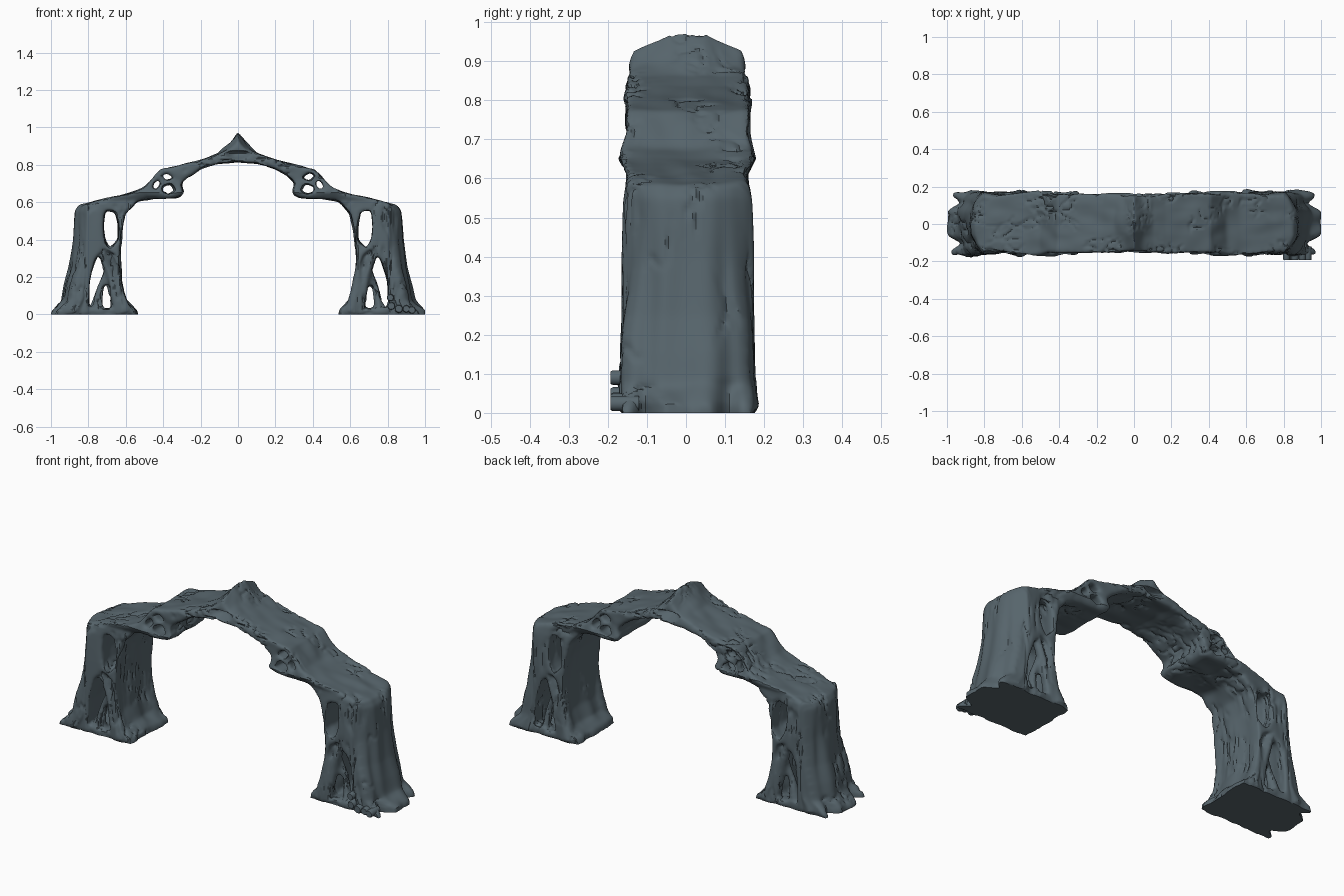
import bpy, bmesh, math
from mathutils import Vector, noise

if "Cube" in bpy.data.objects:
    bpy.data.objects.remove(bpy.data.objects["Cube"])

bark = bpy.data.materials.new("slate_bark")
bark.diffuse_color = (0.095, 0.13, 0.15, 1)
bark.use_nodes = True
bark.node_tree.nodes["Principled BSDF"].inputs["Base Color"].default_value = bark.diffuse_color

# Right half of the arch outline (x, z): outside edge downward, inside edge upward
OUTER = [(0, .972), (.05, .91), (.10, .865), (.17, .835), (.30, .80), (.41, .775), (.45, .73), (.50, .68),
         (.57, .65), (.70, .622), (.85, .582), (.868, .55), (.878, .40), (.90, .25), (.925, .15), (.94, .07),
         (.985, .02), (.99, 0)]
INNER = [(.54, 0), (.545, .025), (.60, .07), (.625, .15), (.632, .30), (.62, .45), (.60, .54), (.54, .605),
         (.45, .62), (.33, .622), (.30, .635), (.29, .66), (.305, .70), (.27, .735), (.20, .78), (.10, .81),
         (0, .815)]
# Gaps between the roots and branches, right half
HOLES = [
    [(.64, .40), (.64, .48), (.655, .55), (.71, .555), (.72, .47), (.71, .40), (.685, .355)],
    [(.72, .36), (.765, .29), (.80, .17), (.805, .04), (.67, .03), (.65, .12), (.648, .26), (.67, .32)],
    [(.335, .66), (.36, .70), (.405, .685), (.41, .655), (.37, .645)],
    [(.335, .733), (.385, .76), (.415, .742), (.38, .712)],
    [(.415, .695), (.42, .728), (.447, .708), (.465, .672), (.435, .665)],
]
# Half depth of the arch at each height
DEPTH = [(0, .172), (.1, .172), (.4, .168), (.55, .16), (.61, .152), (.65, .174), (.72, .157), (.80, .162),
         (.92, .148), (1.1, .135)]


def lookup(table, t):
    for (a, va), (b, vb) in zip(table, table[1:]):
        if t <= b:
            return va + (vb - va) * max(0, t - a) / (b - a)
    return table[-1][1]


def ramp(a, b, t):
    t = min(1, max(0, (t - a) / (b - a)))
    return t * t * (3 - 2 * t)


def tube(bm, points, radii, sides=8):
    """Closed tube through the points."""
    rings = []
    for i, p in enumerate(points):
        d = (Vector(points[min(i + 1, len(points) - 1)]) - Vector(points[max(i - 1, 0)])).normalized()
        u = d.orthogonal().normalized()
        if rings:
            u = (last - d * last.dot(d)).normalized()
        last, w = u, d.cross(u)
        rings.append([bm.verts.new(Vector(p) + (u * math.cos(k * math.tau / sides)
                      + w * math.sin(k * math.tau / sides)) * radii[i]) for k in range(sides)])
    for a, b in zip(rings, rings[1:]):
        for k in range(sides):
            bm.faces.new((a[k], a[(k + 1) % sides], b[(k + 1) % sides], b[k]))
    bm.faces.new(rings[0][::-1])
    bm.faces.new(rings[-1])


def add_object(name, mesh):
    ob = bpy.data.objects.new(name, mesh)
    bpy.context.collection.objects.link(ob)
    return ob


# Flat outline with gaps, extruded to unit half depth
curve = bpy.data.curves.new("outline", 'CURVE')
curve.dimensions, curve.fill_mode, curve.extrude = '2D', 'BOTH', 0.16
half = OUTER + INNER
loops = [half + [(-x, z) for x, z in reversed(half) if x > 0]]
loops += [[(x * s, z) for x, z in h] for h in HOLES for s in (1, -1)]
for pts in loops:
    sp = curve.splines.new('POLY')
    sp.points.add(len(pts) - 1)
    for p, (x, z) in zip(sp.points, pts):
        p.co = (x, z, 0, 1)
    sp.use_cyclic_u = True
helper = add_object("outline", curve)
bpy.context.view_layer.update()
mesh = bpy.data.meshes.new_from_object(helper)
bpy.data.objects.remove(helper)

bm = bmesh.new()
bm.from_mesh(mesh)
for v in bm.verts:
    v.co = (v.co.x, -v.co.z, v.co.y)
bmesh.ops.remove_doubles(bm, verts=bm.verts, dist=1e-4)
bmesh.ops.recalc_face_normals(bm, faces=bm.faces)

# Crossing roots in the leg gaps, and buttress roots at the feet
for s in (1, -1):
    for f in (1, -1):
        tube(bm, [(s * .79, f * .13, .50), (s * .735, f * .13, .36), (s * .685, f * .13, .20),
                  (s * .64, f * .135, .02)], [.026, .023, .024, .034])
        tube(bm, [(s * .655, f * .12, .36), (s * .69, f * .115, .26), (s * .735, f * .11, .14),
                  (s * .76, f * .12, .02)], [.018, .02, .022, .03])
        tube(bm, [(s * .835, f * .115, .50), (s * .855, f * .13, .25), (s * .885, f * .13, .10),
                  (s * .905, f * .132, .01)], [.025, .034, .04, .05])
        tube(bm, [(s * .65, f * .125, .28), (s * .635, f * .135, .12), (s * .61, f * .135, .01)],
             [.02, .032, .046])
bm.to_mesh(mesh)
bm.free()

arch = add_object("root_arch", mesh)
rm = arch.modifiers.new("merge", 'REMESH')
rm.mode, rm.voxel_size = 'VOXEL', 0.0095
sm = arch.modifiers.new("soften", 'SMOOTH')
sm.factor, sm.iterations = 0.5, 6
bpy.context.view_layer.update()
arch.data = bpy.data.meshes.new_from_object(arch.evaluated_get(bpy.context.evaluated_depsgraph_get()))
arch.modifiers.clear()

# Shape the depth and carve bark grain
bm = bmesh.new()
bm.from_mesh(arch.data)
bm.normal_update()
moved = []
for v in bm.verts:
    x, y, z = v.co
    n = v.normal
    leg = 1 - ramp(.52, .66, z)
    # grain runs up the legs and along the span
    upright = Vector((x * 15, y * 15, z * 3))
    along = Vector((x * 8, y * 14, z * 14))
    g1 = noise.noise(upright) * leg + noise.noise(along) * (1 - leg)
    g2 = noise.noise(upright * 1.8) * leg + noise.noise(along * 1.7) * (1 - leg)
    sparse = ramp(-.1, .25, noise.noise(Vector((x * 7, y * 7, z * 5 + 9))))
    groove = max(0, 1 - abs(g2) * 6) * sparse
    flute = noise.noise(Vector((x * 6, y * 9, z * 1.2))) * leg
    d = .008 * g1 - .010 * groove + .014 * flute * ramp(.0, .1, z)
    if z < .02:
        d *= max(abs(n.x), abs(n.y))
    p = v.co + n * d
    p.y *= lookup(DEPTH, z) / .16
    # rounded outer corners, with a groove beside each corner root
    out = ramp(.78, .9, abs(x)) * (1 - ramp(.6, .7, z))
    foot = 1 - ramp(0, .10, z)
    corner = ramp(.06, .17, abs(y))
    notch = math.exp(-((abs(y) - .10) / .026) ** 2)
    cut = corner ** 2 * .055 * (1 - foot * .3) + notch * (.018 + .045 * foot) * (1 - .6 * ramp(.3, .55, z))
    p.x -= math.copysign(cut * out, x)
    p.y *= 1 - .12 * ramp(.8, .9, abs(x)) * ramp(.15, .4, z) * (1 - ramp(.6, .7, z))
    # lobed feet
    lobe = noise.noise(Vector((x * 16, y * 16, 3))) * .022 * foot
    p.x += lobe * n.x
    p.y += lobe * n.y
    # keep the feet within the base depth
    if abs(p.y) > .165 and z < .6:
        p.y = math.copysign(.165 + .6 * (abs(p.y) - .165), p.y)
    # peak drops toward front and back
    p.z -= .42 * max(0, abs(y) - .05) * ramp(.84, .95, z)
    # hollows in the faces under the peak
    hollow = max(0, 1 - (x / .07) ** 2 - ((z - .865) / .04) ** 2)
    p.y -= math.copysign(.04, y) * hollow * ramp(.11, .15, abs(y))
    p.x = max(-1, min(1, p.x * (1 + .012 * foot * out)))
    p.y += .004
    p.z = 0 if z < .004 else max(0, p.z)
    moved.append(p)
for v, p in zip(bm.verts, moved):
    v.co = p
bm.to_mesh(arch.data)
bm.free()

# Small log stubs at one foot
bm = bmesh.new()
for x, z, r in [(.815, .09, .019), (.82, .045, .021), (.86, .03, .022), (.90, .03, .02), (.93, .024, .02)]:
    tube(bm, [(x, -.193, z), (x, -.187, z), (x, -.12, z)], [r * .85, r, r], 10)
bmesh.ops.recalc_face_normals(bm, faces=bm.faces)
stub_mesh = bpy.data.meshes.new("log_stubs")
bm.to_mesh(stub_mesh)
bm.free()
stubs = add_object("log_stubs", stub_mesh)

for ob in (arch, stubs):
    ob.data.materials.clear()
    ob.data.materials.append(bark)
    bpy.ops.object.select_all(action='DESELECT')
    ob.select_set(True)
    bpy.context.view_layer.objects.active = ob
    bpy.ops.object.shade_smooth_by_angle(angle=math.radians(40))
